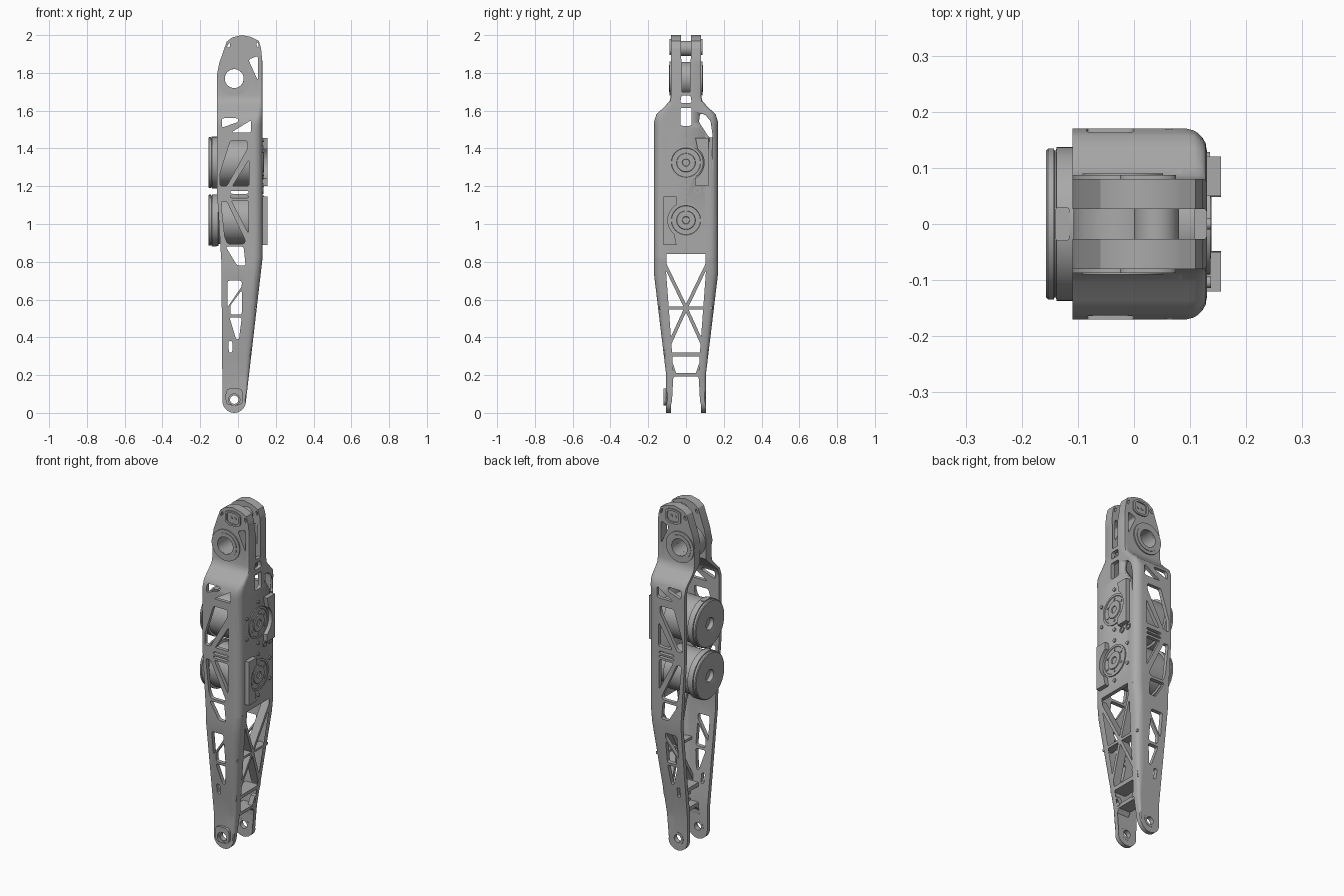
import bpy, bmesh, math
from mathutils import Vector, Matrix

if "Cube" in bpy.data.objects:
    bpy.data.objects.remove(bpy.data.objects["Cube"])

metal = bpy.data.materials.new("grey_metal")
metal.use_nodes = True
metal.diffuse_color = (0.4, 0.4, 0.4, 1)
metal.node_tree.nodes["Principled BSDF"].inputs["Base Color"].default_value = (0.4, 0.4, 0.4, 1)


def table(pairs):
    """Piecewise linear function of height."""
    def f(z):
        for (a, p), (b, q) in zip(pairs, pairs[1:]):
            if z <= b:
                return p + (q - p) * max(0, (z - a) / (b - a))
        return pairs[-1][1]
    return f


outer = table([(.2, .105), (.74, .17), (1.54, .17), (1.58, .157), (1.62, .115), (1.65, .087), (1.68, .08)])
inner = table([(.2, .08), (.74, .147), (1.54, .149), (1.58, .135), (1.62, .09), (1.65, .055), (1.68, .027)])
edge = table([(.08, .042), (.82, .13), (2, .13)])
corner = table([(.1, .006), (.3, .02), (.8, .045), (1.52, .045), (1.68, .006)])


def finish(bm, name, smooth=True):
    bmesh.ops.recalc_face_normals(bm, faces=bm.faces)
    me = bpy.data.meshes.new(name)
    bm.to_mesh(me)
    bm.free()
    me.materials.append(metal)
    ob = bpy.data.objects.new(name, me)
    bpy.context.collection.objects.link(ob)
    if smooth:
        bpy.ops.object.select_all(action='DESELECT')
        ob.select_set(True)
        bpy.context.view_layer.objects.active = ob
        bpy.ops.object.shade_smooth_by_angle(angle=math.radians(32))
    return ob


def rounded(pts, r=.012, n=4):
    out = []
    for i, p in enumerate(pts):
        p, a, b = Vector(p), Vector(pts[i - 1]), Vector(pts[(i + 1) % len(pts)])
        s = p + (a - p).normalized() * min(r, (a - p).length * .45)
        e = p + (b - p).normalized() * min(r, (b - p).length * .45)
        for k in range(n + 1):
            t = k / n
            out.append(s * (1 - t) ** 2 + p * 2 * t * (1 - t) + e * t * t)
    return out


def circle(u, v, r, n=32, a0=0, a1=math.tau):
    return [(u + r * math.cos(a0 + (a1 - a0) * i / n), v + r * math.sin(a0 + (a1 - a0) * i / n)) for i in range(n)]


def panel(name, outline, holes, place, cuts=()):
    """Flat plate with holes; place(u, v, side) bends it into position."""
    cu = bpy.data.curves.new(name, 'CURVE')
    cu.dimensions, cu.fill_mode, cu.extrude = '2D', 'BOTH', 1
    for loop in [outline] + list(holes):
        sp = cu.splines.new('POLY')
        sp.points.add(len(loop) - 1)
        for q, (u, v) in zip(sp.points, loop):
            q.co = (u, v, 0, 1)
        sp.use_cyclic_u = True
    tmp = bpy.data.objects.new(name, cu)
    bpy.context.collection.objects.link(tmp)
    bpy.context.view_layer.update()
    me = bpy.data.meshes.new_from_object(tmp.evaluated_get(bpy.context.evaluated_depsgraph_get()))
    bpy.data.objects.remove(tmp)
    bpy.data.curves.remove(cu)
    bm = bmesh.new()
    bm.from_mesh(me)
    bpy.data.meshes.remove(me)
    bmesh.ops.remove_doubles(bm, verts=bm.verts, dist=1e-5)
    for co, no in cuts:
        bmesh.ops.bisect_plane(bm, geom=bm.verts[:] + bm.edges[:] + bm.faces[:], plane_co=co, plane_no=no)
    for v in bm.verts:
        v.co = place(v.co.x, v.co.y, v.co.z)
    return finish(bm, name)


def lathe(name, centre, axis, profile, closed=False, n=48):
    """Spin (radius, offset) points about the x or y axis."""
    bm = bmesh.new()
    vs = [bm.verts.new((r, 0, a)) for r, a in profile]
    es = [bm.edges.new(p) for p in zip(vs, vs[1:] + vs[:1]) if closed or p[1] != vs[0]]
    bmesh.ops.spin(bm, geom=vs + es, cent=(0, 0, 0), axis=(0, 0, 1), angle=math.tau, steps=n, use_merge=True)
    bmesh.ops.remove_doubles(bm, verts=bm.verts, dist=1e-5)
    rot = Matrix.Rotation(math.pi / 2, 4, 'Y' if axis == 'x' else 'X')
    bmesh.ops.transform(bm, matrix=Matrix.Translation(centre) @ rot, verts=bm.verts)
    return finish(bm, name)


def ring(name, centre, axis, ro, ri, half):
    return lathe(name, centre, axis, [(ro, -half), (ro, half), (ri, half), (ri, -half)], True)


def cut(ob, cutter):
    m = ob.modifiers.new("cut", 'BOOLEAN')
    m.object, m.solver = cutter, 'EXACT'
    bpy.context.view_layer.objects.active = ob
    bpy.ops.object.modifier_apply(modifier=m.name)


def slab(x0, x1):
    return lambda y, z, s: Vector((x1 if s > 0 else x0, y, z))


# Side wall outline and truss windows (x, z)
wall = [(-.088, .8), (-.11, 1.15), (-.11, 1.8), (-.1, 1.85), (-.06, 1.965), (-.03, 1.988), (.02, 2), (.07, 1.99),
        (.11, 1.97), (.122, 1.93), (.13, 1.85), (.13, .82)] + circle(-.02, .062, .062, 16, 0, -math.pi) + [(-.082, .062)]
windows = [
    [(-.085, 1.56), (0, 1.56), (0, 1.54), (-.085, 1.51)],
    [(-.035, 1.485), (.07, 1.55), (.07, 1.485)],
    [(-.04, 1.44), (.05, 1.44), (.05, 1.4), (-.06, 1.2), (-.095, 1.2), (-.095, 1.27)],
    [(.058, 1.34), (.058, 1.2), (-.03, 1.2)],
    [(-.04, 1.175), (.055, 1.175), (.055, 1.16), (-.04, 1.16)],
    [(-.04, 1.15), (.055, 1.15), (.055, 1.138), (-.04, 1.138)],
    [(-.035, 1.125), (.055, 1.125), (.055, .95)],
    [(-.09, 1.12), (-.06, 1.12), (.04, .91), (.03, .895), (-.055, .895), (-.07, .93)],
    [(-.065, .88), (.03, .88), (.04, .78), (-.005, .78)],
    [(-.055, .7), (.02, .7), (.02, .67), (-.055, .56)],
    [(.02, .65), (.02, .52), (-.04, .52), (-.04, .57)],
    [(-.045, .505), (.02, .505), (.005, .39), (-.01, .39)],
    [(-.052, .38), (-.03, .38), (-.03, .32), (-.048, .32)],
    [(.055, 1.87), (.105, 1.89), (.105, 1.76)],
    [(-.062, 1.93), (-.045, 1.965), (-.04, 1.94)],
    [(.095, 1.965), (.108, 1.955), (.11, 1.93), (.1, 1.94)]]
holes = [rounded(w) for w in windows] + [circle(-.02, 1.77, .05), circle(-.02, .07, .025)]

# Cutting lines so the wall can bend at shoulder, taper and long corner
bends = [((0, z, 0), (0, 1, 0)) for z in (.2, .3, .74, .8, .82, 1.52, 1.54, 1.56, 1.58, 1.6, 1.62, 1.635, 1.65, 1.68)]
for d in (.003, .008, .016, .026, .036, .045):
    bends += [((.13 - d, 0, 0), (1, 0, 0)), ((.13 - d, .82, 0), (.74, -.088, 0))]


def wall_place(sign):
    def place(x, z, s):
        r = corner(z)
        d = min(max(edge(z) - x, 0), r)
        drop = r - math.sqrt(max(0, r * r - (r - d) ** 2))
        y = (outer(z) if s > 0 else inner(z)) - drop
        return Vector((x, sign * y, z))
    return place


corner_window = rounded([(.068, 1.54), (.075, 1.585), (.1, 1.58), (.13, 1.545), (.142, 1.46), (.125, 1.455)])
corner_cutters = [panel("corner_cutter", [(s * y, z) for y, z in corner_window], [], slab(.05, .2)) for s in (1, -1)]
for sign, side in ((-1, "front"), (1, "back")):
    cut(panel(side + "_wall", wall, holes, wall_place(sign), bends), corner_cutters[0 if sign > 0 else 1])
    # Bearing collar, upper pad and its screws
    ring(side + "_collar", (-.02, sign * .077, 1.77), 'y', .09, .05, .01)
    ring(side + "_collar_lip", (-.02, sign * .087, 1.77), 'y', .072, .05, .003)
    pad = rounded([(-.025, 1.91), (-.025, 1.97), (.005, 1.98), (.05, 1.98), (.075, 1.965), (.075, 1.91), (.05, 1.895), (0, 1.895)])
    inset = [(.025 + (u - .025) * .75, 1.938 + (v - 1.938) * .75) for u, v in pad]
    panel(side + "_pad_rim", pad, [inset], lambda u, v, s: Vector((u, sign * (.083 + s * .004), v)))
    for u in (.012, .038):
        lathe("pad_screw", (u, sign * .081, 1.938), 'y', [(0, -.003), (.008, -.003), (.008, .003), (0, .003)], n=16)

# Left face plate with central windows
half = [(.12, .84), (.125, 1.5), (.123, 1.54), (.112, 1.58), (.085, 1.62), (.05, 1.65), (.045, 1.7)]
mid = [rounded([(-.03, 1.52), (.03, 1.52), (.03, 1.615), (-.03, 1.615)]), rounded([(-.03, 1.64), (.03, 1.64), (.025, 1.68), (-.025, 1.68)])]
plate = panel("face_plate", half + [(-y, z) for y, z in reversed(half)], mid, slab(.108, .13))
for c in corner_cutters:
    cut(plate, c)
    bpy.data.objects.remove(c)


# Truss beams following the tapered edge
def beam(name, a, b, w=.018, depth=.05):
    a, b = Vector(a), Vector(b)
    n = Vector((a.y - b.y, b.x - a.x)).normalized() * w / 2
    panel(name, [a + n, b + n, b - n, a - n], [], lambda y, z, s: Vector((edge(z) - (.002 if s > 0 else depth), y, z)))


for s in (-1, 1):
    beam("upper_diagonal", (s * .135, .835), (0, .555))
    beam("lower_diagonal", (0, .555), (s * .105, .325))
    gusset = [(s * y, z) for y, z in ((.1, .27), (.07, .262), (.05, .205), (.095, .205))]
    panel("fork_gusset", gusset, [circle(s * .077, .235, .012, 16)], lambda y, z, t: Vector((edge(z) - (.002 if t > 0 else .03), y, z)))
beam("middle_bar", (-.14, .555), (.14, .555), .014)
beam("lower_bar", (-.11, .31), (.11, .31), .022, .085)
arch = [(-.09, .212), (.09, .212), (.09, .14), (.08, .14), (.078, .17), (.06, .192), (-.06, .192), (-.078, .17), (-.08, .14), (-.09, .14)]
panel("fork_arch", arch, [], lambda y, z, s: Vector((edge(z) - (.004 if s > 0 else .08), y, z)))

# Fork foot housing and bearing rings
foot = rounded([(-.065, .04), (.025, .04), (.025, .13), (-.065, .13)], .03)
panel("foot_housing", foot, [circle(-.02, .07, .03)], lambda u, v, s: Vector((u, -.111 + s * .009, v)))
for y in (-.093, .093):
    ring("foot_bearing", (-.02, y, .07), 'y', .036, .022, .0135)

# Top clevis tube and pin
ring("clevis_tube", (-.02, 0, 1.77), 'y', .088, .05, .035)
lathe("clevis_pin", (.04, 0, 1.93), 'y', [(0, -.035), (.04, -.035), (.04, .035), (0, .035)])

# Motors with their output mounts
for name, z, turn in (("upper", 1.325, 1), ("lower", 1.02, -1)):
    body = [(0, -.13), (.035, -.13), (.035, -.155), (.04, -.157), (.13, -.157), (.135, -.153), (.135, -.143), (.131, -.142),
            (.131, -.139), (.137, -.138), (.137, -.105), (.125, -.102), (.125, .06), (.1, .065), (.1, .11), (0, .11)]
    lathe(name + "_motor", (0, 0, z), 'x', body, n=64)
    disc = [(0, .125), (.09, .125), (.09, .136), (.078, .136), (.076, .133), (.05, .133), (.048, .138), (.02, .138), (.018, .132), (0, .132)]
    lathe(name + "_output_disc", (0, 0, z), 'x', disc)
    arc = circle(0, 0, .096, 12, -1.05, 1.05)
    block = [(turn * u, z + turn * v) for u, v in arc + [(.05, .13), (.12, .13), (.12, -.125), (.05, -.125)]]
    panel(name + "_mount", block, [], lambda y, h, s: Vector((.125 if s < 0 else .155, y, h)))
    for k in range(6):
        a = math.pi / 6 + k * math.pi / 3
        for r, size in ((.12, .01), (.063, .007)):
            spot = (.134, r * math.cos(a), z + r * math.sin(a))
            lathe(name + "_bolt", spot, 'x', [(0, -.006), (size, -.006), (size, .003), (0, .003)], n=12)
    # Cable socket on the rim
    panel(name + "_socket", rounded([(-.14, -.03), (-.115, -.03), (-.115, .03), (-.14, .03)], .006), [],
          lambda x, y, s: Vector((x, y, z + turn * (.132 + s * .006))))
for y in (.06, .11):
    ring("plate_bushing", (.131, y, 1.178), 'x', .018, .011, .004)
